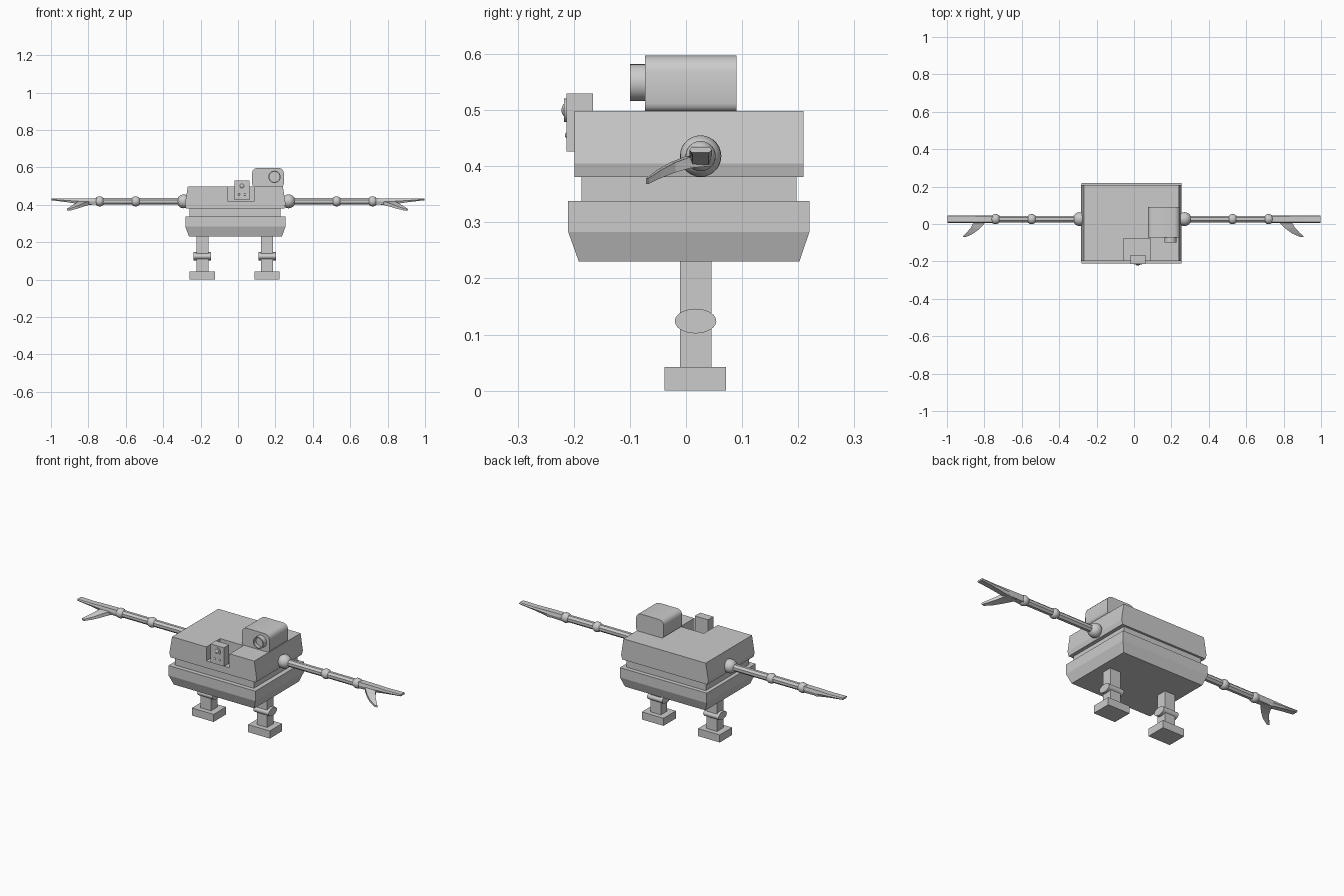
import bpy, bmesh, math
from mathutils import Vector

if "Cube" in bpy.data.objects:
    bpy.data.objects.remove(bpy.data.objects["Cube"])


def finish(name, bm, smooth=False):
    bmesh.ops.recalc_face_normals(bm, faces=bm.faces)
    me = bpy.data.meshes.new(name)
    bm.to_mesh(me)
    bm.free()
    ob = bpy.data.objects.new(name, me)
    bpy.context.collection.objects.link(ob)
    if smooth:
        bpy.context.view_layer.objects.active = ob
        ob.select_set(True)
        bpy.ops.object.shade_smooth_by_angle(angle=math.radians(40))
        ob.select_set(False)
    return ob


def loft(name, rings, smooth=False):
    """Skin a list of equal-length point rings and cap both ends."""
    bm = bmesh.new()
    vs = [[bm.verts.new(p) for p in r] for r in rings]
    n = len(vs[0])
    for a, b in zip(vs, vs[1:]):
        for i in range(n):
            bm.faces.new((a[i], a[(i + 1) % n], b[(i + 1) % n], b[i]))
    bm.faces.new(vs[0])
    bm.faces.new(vs[-1])
    return finish(name, bm, smooth)


def rect(x0, x1, y0, y1, z):
    return [(x0, y0, z), (x1, y0, z), (x1, y1, z), (x0, y1, z)]


def box(name, x0, x1, y0, y1, z0, z1):
    return loft(name, [rect(x0, x1, y0, y1, z0), rect(x0, x1, y0, y1, z1)])


def ellipse(c, axis, a, b, n, rot=0.0):
    """Ring around an x or y axis; a is the horizontal radius, b the vertical."""
    out = []
    for i in range(n):
        t = math.tau * i / n + rot
        h, v = a * math.cos(t), b * math.sin(t)
        out.append((c[0], c[1] + h, c[2] + v) if axis == 'x' else (c[0] + h, c[1], c[2] + v))
    return out


def ball(name, c, r):
    bm = bmesh.new()
    bmesh.ops.create_uvsphere(bm, u_segments=24, v_segments=14, radius=r)
    bmesh.ops.translate(bm, verts=bm.verts, vec=Vector(c))
    return finish(name, bm, True)


def cut(target, cutter):
    cutter.hide_render = True
    m = target.modifiers.new("cut", 'BOOLEAN')
    m.object, m.operation, m.solver = cutter, 'DIFFERENCE', 'EXACT'
    bpy.context.view_layer.objects.active = target
    bpy.ops.object.modifier_apply(modifier="cut")
    bpy.data.objects.remove(cutter)


# Torso: hips, waist and chest with a notch for the head
loft("hips", [rect(-.262, .235, -.191, .202, .23), rect(-.282, .254, -.21, .22, .283),
              rect(-.282, .254, -.21, .22, .338)])
box("waist", -.26, .228, -.186, .197, .33, .39)
chest = loft("chest", [rect(-.278, .248, -.199, .209, .381), rect(-.284, .254, -.199, .209, .405),
                       rect(-.268, .24, -.199, .209, .498)])
cut(chest, box("notch_cutter", -.056, .088, -.3, -.077, .42, .6))

# Head block with eye and two small studs
box("head", -.02, .062, -.213, -.166, .426, .53)
loft("eye_ring", [ellipse((.021, y, .5), 'y', .021, .021, 24) for y in (-.217, -.205)], True)
ball("eye", (.021, -.206, .5), .016)
for x in (.006, .036):
    ball("head_stud", (x, -.21, .455), .006)

# Shoulder pod, rounded along its length
pod = []
for y in (-.073, .09):
    ring = []
    for cx, cz, r, start in ((.217, .569, .028, 0), (.103, .569, .028, 90),
                             (.09, .512, .015, 180), (.23, .512, .015, 270)):
        for k in range(4):
            t = math.radians(start + 30 * k)
            ring.append((cx + r * math.cos(t), y, cz + r * math.sin(t)))
    pod.append(ring)
loft("shoulder_pod", pod, True)
# Hollow barrel on the pod
loft("pod_barrel", [ellipse((.195, y, .549), 'y', r, r, 28)
                    for y, r in ((-.06, .033), (-.1, .033), (-.1, .027), (-.08, .027))], True)

# Arms and hands
AY, AZ = .026, .418
for s, off in ((1, 0), (-1, .02)):
    side = "right" if s > 0 else "left"

    def X(x):
        # left joints sit slightly further out, the tips are symmetric
        return s * (x + off * min(1, max(0, (1 - x) / .25)))

    ball(side + "_shoulder", (X(.27), AY, AZ), .037)
    for part, x0, x1 in (("upper_arm", .26, .527), ("forearm", .527, .72)):
        loft(side + "_" + part, [ellipse((X(x), AY, AZ), 'x', .0195, .0195, 8, math.pi / 8)
                                 for x in (x0, x1)])
    ball(side + "_elbow", (X(.527), AY, AZ), .027)
    ball(side + "_wrist", (X(.72), AY, AZ), .027)

    # Palm and long finger, wedge section wider at the middle
    loft(side + "_hand", [[(X(x), AY - .016, z1), (X(x), AY + .016, z1),
                           (X(x), AY + .02, (z0 + z1) / 2), (X(x), AY + w, z0),
                           (X(x), AY - w, z0), (X(x), AY - .02, (z0 + z1) / 2)]
                          for x, z0, z1, w in ((.715, .4, .435, .016), (.83, .402, .434, .014),
                                               (.91, .414, .432, .014), (.998, .424, .434, .015))])

    # Curved thumb reaching forward and down
    loft(side + "_thumb", [[(X(x - w), y, z + h), (X(x + w), y + w * .4, z + h),
                            (X(x + w), y + w * .4, z - h), (X(x - w), y, z - h)]
                           for x, y, z, w, h in ((.795, .03, .411, .032, .011),
                                                 (.815, -.002, .407, .029, .01),
                                                 (.837, -.028, .398, .023, .009),
                                                 (.866, -.052, .386, .018, .007),
                                                 (.9, -.071, .373, .008, .005))])

# Legs, knees and feet
for side, x in (("right", .156), ("left", -.191)):
    box(side + "_leg", x - .032, x + .032, -.011, .045, .03, .24)
    loft(side + "_knee", [ellipse((x + d, .017, .124), 'x', .037, .022, 24)
                          for d in (-.047, .047)], True)
    box(side + "_foot", x - .067, x + .067, -.038, .071, 0, .042)
